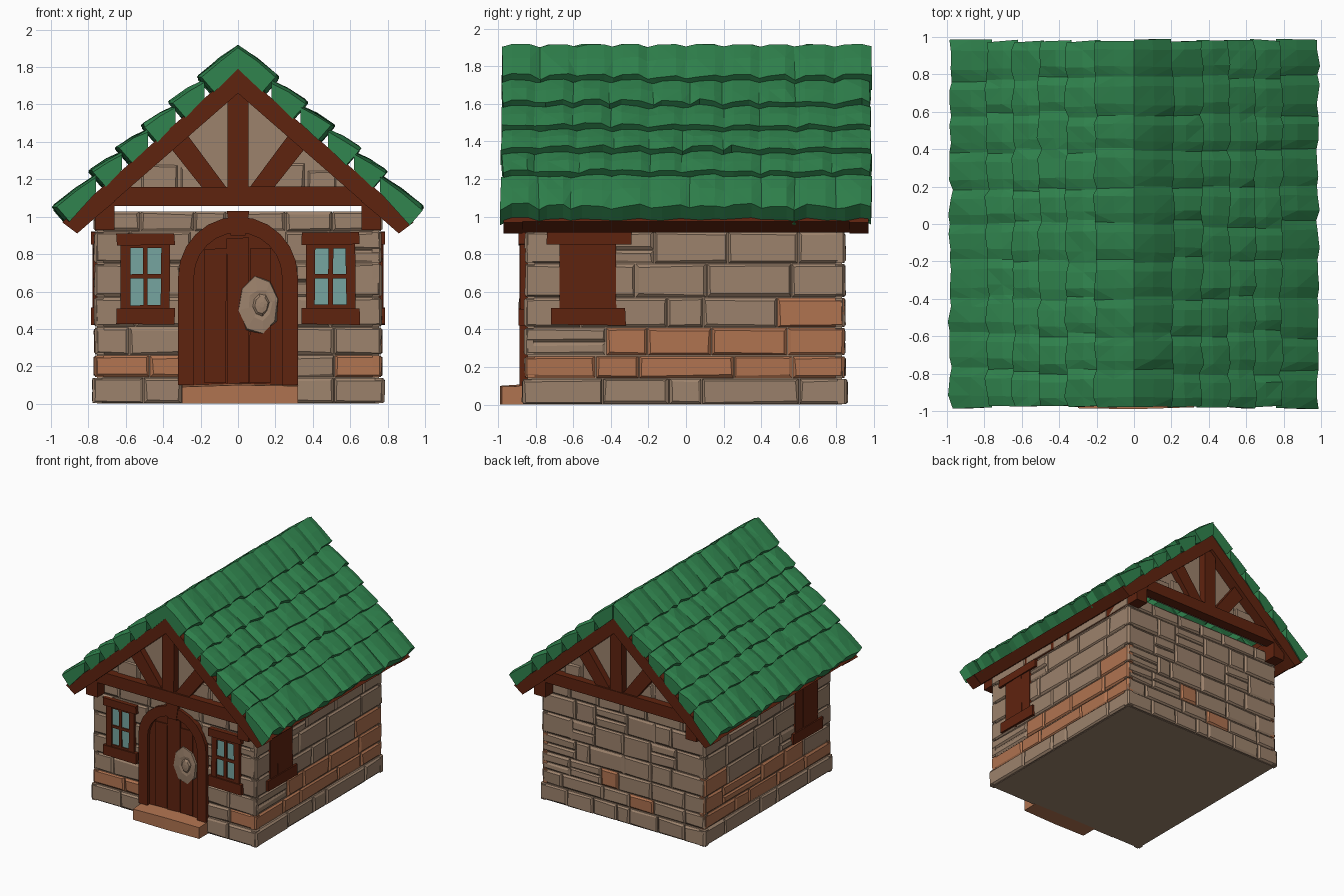
import bpy, bmesh, math, random

if "Cube" in bpy.data.objects:
    bpy.data.objects.remove(bpy.data.objects["Cube"])

random.seed(4)


def material(name, rgb):
    m = bpy.data.materials.new(name)
    lin = [((c / 255 + 0.055) / 1.055) ** 2.4 for c in rgb]
    m.diffuse_color = (*lin, 1)
    m.use_nodes = True
    m.node_tree.nodes["Principled BSDF"].inputs["Base Color"].default_value = m.diffuse_color
    return m


TAN = material("tan stone", (156, 130, 108))
ORANGE = material("orange stone", (176, 115, 80))
WOOD = material("dark wood", (95, 35, 15))
GREEN = material("green tile", (48, 132, 78))
GLASS = material("pale teal glass", (118, 165, 160))

# Each wall has its own frame: u along it, v up, d outward from the centre
FRONT = lambda u, v, d: (u, -d, v)
BACK = lambda u, v, d: (u, d, v)
RIGHT = lambda u, v, d: (d, u, v)
LEFT = lambda u, v, d: (-d, u, v)


def jit(a):
    return random.uniform(-a, a)


def finish(name, bm, mats):
    bmesh.ops.recalc_face_normals(bm, faces=bm.faces)
    me = bpy.data.meshes.new(name)
    bm.to_mesh(me)
    bm.free()
    for m in mats:
        me.materials.append(m)
    ob = bpy.data.objects.new(name, me)
    bpy.context.collection.objects.link(ob)
    return ob


def loft(bm, rings, mat=0):
    """Skin closed rings of points and cap both ends."""
    vs = [[bm.verts.new(p) for p in r] for r in rings]
    n = len(vs[0])
    fs = [bm.faces.new(vs[0]), bm.faces.new(vs[-1])]
    for a, b in zip(vs, vs[1:]):
        fs += [bm.faces.new((a[i], a[(i + 1) % n], b[(i + 1) % n], b[i])) for i in range(n)]
    for f in fs:
        f.material_index = mat


def prism(name, poly, d0, d1, F, mat):
    bm = bmesh.new()
    loft(bm, [[F(u, v, d) for u, v in poly] for d in (d0, d1)])
    return finish(name, bm, [mat])


def box(name, u0, u1, v0, v1, d0, d1, F, mat, j=0.004):
    poly = [(u + jit(j), v + jit(j)) for u, v in ((u0, v0), (u1, v0), (u1, v1), (u0, v1))]
    return prism(name, poly, d0, d1, F, mat)


def stone(bm, F, u0, u1, v0, v1, d, mat):
    """One rough block with chamfered front edges."""
    g, c = 0.003, 0.013
    q = [(u0 + g, v0 + g, 1, 1), (u1 - g, v0 + g, -1, 1), (u1 - g, v1 - g, -1, -1), (u0 + g, v1 - g, 1, -1)]
    j = [(jit(0.005), jit(0.005)) for _ in q]
    loft(bm, [[F(u, v, d - 0.05) for u, v, _, _ in q],
              [F(u, v, d - 0.012) for u, v, _, _ in q],
              [F(u + a * c + p, v + b * c + r, d + jit(0.004)) for (u, v, a, b), (p, r) in zip(q, j)]], mat)


def course(bm, F, u0, u1, v0, v1, d, width, orange):
    n = max(1, round((u1 - u0) / width))
    cuts = [u0 + (u1 - u0) * (i + (jit(0.28) if 0 < i < n else 0)) / n for i in range(n + 1)]
    for a, b in zip(cuts, cuts[1:]):
        mat = int(orange((a + b) / 2))
        if b - a > width * 0.85 and v1 - v0 > 0.14 and random.random() < 0.25:
            m = v0 + (v1 - v0) * random.uniform(0.4, 0.6)
            stone(bm, F, a, b, v0, m, d, mat)
            stone(bm, F, a, b, m, v1, d, mat)
        else:
            stone(bm, F, a, b, v0, v1, d + jit(0.003), mat)


# Solid wall core
box("wall_core", -0.755, 0.755, 0, 1.02, -0.83, 0.842, FRONT, TAN, 0)

# Stone courses on the four walls
levels = [0, 0.14, 0.26, 0.41, 0.57, 0.75, 0.92, 1.03]
never = lambda u: False
bm = bmesh.new()
for i, (v0, v1) in enumerate(zip(levels, levels[1:])):
    e = 0.012 if i == 0 else 0
    fo = (lambda u: random.random() < 0.85) if i == 1 else never
    if i < 6:
        edge = 0.25 if i == 5 else 0.3
        course(bm, FRONT, -0.768 - e, -edge, v0, v1, 0.858 + e, 0.23, fo)
        course(bm, FRONT, edge, 0.768 + e, v0, v1, 0.858 + e, 0.23, fo)
    else:
        course(bm, FRONT, -0.768, 0.768, v0, v1, 0.858, 0.25, never)
    course(bm, BACK, -0.768 - e, 0.768 + e, v0, v1, 0.845 + e, 0.24,
           (lambda u: random.random() < 0.15) if i in (1, 2) else never)
    so = {1: lambda u: True, 2: lambda u: u > -0.5, 3: lambda u: u > 0.65}.get(i, never)
    for F in (RIGHT, LEFT):
        course(bm, F, -0.858 - e, 0.845 + e, v0, v1, 0.768 + e, 0.36, so)
finish("wall_stones", bm, [TAN, ORANGE])

# Doorstep
bm = bmesh.new()
loft(bm, [[(-0.30, y, z0) for y, z0 in ((-0.985, 0), (-0.985, 0.09), (-0.84, 0.10), (-0.84, 0))],
          [(0.0, y, z0) for y, z0 in ((-0.99, 0), (-0.99, 0.10), (-0.84, 0.11), (-0.84, 0))],
          [(0.32, y, z0) for y, z0 in ((-0.98, 0), (-0.98, 0.095), (-0.84, 0.10), (-0.84, 0))]])
finish("doorstep", bm, [ORANGE])


# Arched door, frame, keystone
def arch(r, base, n=12):
    top = [(r * math.cos(math.pi * k / n), 0.68 + r * math.sin(math.pi * k / n)) for k in range(n + 1)]
    return [(r, base)] + top + [(-r, base)]


prism("door_frame", arch(0.32, 0.10) + arch(0.235, 0.10)[::-1], 0.82, 0.885, FRONT, WOOD)
prism("door_panel", arch(0.24, 0.10), 0.80, 0.855, FRONT, WOOD)
for k, (a, b, top) in enumerate(((-0.175, -0.065, 0.83), (-0.06, 0.06, 0.885), (0.065, 0.175, 0.83))):
    box(f"door_plank_{k}", a, b, 0.11, top, 0.85, 0.864, FRONT, WOOD)
prism("door_keystone", [(-0.04, 0.90), (0.04, 0.90), (0.06, 1.03), (-0.06, 1.03)], 0.83, 0.89, FRONT, WOOD)

# Faceted door handle plate with knob
bm = bmesh.new()
rings = []
for s, d in ((1, 0.855), (0.95, 0.872), (0.55, 0.878), (0.38, 0.874), (0.3, 0.886), (0.1, 0.89)):
    rings.append([FRONT(0.11 + 0.02 * (1 - s) + 0.115 * s * math.cos(math.tau * k / 8 + 0.2) * (1 + jit(0.1)),
                        0.53 + 0.155 * s * math.sin(math.tau * k / 8 + 0.2) * (1 + jit(0.1)), d) for k in range(8)])
loft(bm, rings)
finish("door_handle", bm, [TAN])

# Front windows: glass, frame bars, lintel and sill
for s, side in ((-1, "left"), (1, "right")):
    c = 0.495 * s
    box(f"{side}_window_glass", c - 0.09, c + 0.09, 0.52, 0.84, 0.83, 0.868, FRONT, GLASS, 0)
    for k, (a, b) in enumerate(((-0.13, -0.082), (-0.012, 0.012), (0.082, 0.13))):
        box(f"{side}_window_upright_{k}", c + a, c + b, 0.48, 0.87, 0.83, 0.88, FRONT, WOOD)
    for k, (a, b) in enumerate(((0.49, 0.53), (0.668, 0.692), (0.832, 0.87))):
        box(f"{side}_window_rail_{k}", c - 0.11, c + 0.11, a, b, 0.83, 0.878, FRONT, WOOD)
    box(f"{side}_window_lintel", c - 0.155, c + 0.155, 0.85, 0.915, 0.83, 0.89, FRONT, WOOD)
    box(f"{side}_window_sill", c - 0.155, c + 0.155, 0.425, 0.51, 0.83, 0.89, FRONT, WOOD)

# Shuttered side windows
for F, side in ((RIGHT, "right"), (LEFT, "left")):
    for k in range(3):
        a = -0.67 + 0.1 * k
        box(f"{side}_shutter_plank_{k}", a, a + 0.1, 0.48, 0.88, 0.74, 0.776 + 0.003 * (k % 2), F, WOOD)
    box(f"{side}_shutter_lintel", -0.74, -0.29, 0.855, 0.92, 0.74, 0.787, F, WOOD)
    box(f"{side}_shutter_sill", -0.72, -0.32, 0.425, 0.515, 0.74, 0.787, F, WOOD)

# Gable ends: stone infill and timber truss
for F, end in ((FRONT, "front"), (BACK, "back")):
    prism(f"{end}_gable_infill", [(-0.66, 1.08), (0.66, 1.08), (0, 1.70)], 0.82, 0.88, F, TAN)
    bm = bmesh.new()
    for a, b, v in ((-0.52, -0.32, 1.28), (-0.31, -0.17, 1.27), (0.18, 0.36, 1.29), (0.37, 0.53, 1.25)):
        stone(bm, F, a, b, 1.13, v, 0.89, 0)
    finish(f"{end}_gable_stones", bm, [TAN])
    box(f"{end}_tie_beam", -0.70, 0.70, 1.06, 1.16, 0.86, 0.95, F, WOOD)
    box(f"{end}_king_post", -0.055, 0.055, 1.14, 1.70, 0.86, 0.945, F, WOOD)
    for s in (-1, 1):
        prism(f"{end}_brace", [(s * u, v) for u, v in ((0.05, 1.14), (0.18, 1.14), (0.37, 1.38), (0.28, 1.45))],
              0.86, 0.935, F, WOOD)
        prism(f"{end}_barge_board", [(s * u, v) for u, v in ((0, 1.79), (0.94, 0.97), (0.86, 0.91), (0, 1.66))],
              0.87, 0.972, F, WOOD)

# Eave boards and wall plates running the length of the house
for s in (-1, 1):
    prism("eave_board", [(s * u, v) for u, v in ((0.70, 1.18), (0.935, 0.975), (0.86, 0.915), (0.66, 1.08))],
          -0.965, 0.965, FRONT, WOOD)
    prism("wall_plate", [(s * u, v) for u, v in ((0.66, 0.93), (0.765, 0.93), (0.765, 1.08), (0.66, 1.1))],
          -0.95, 0.95, FRONT, WOOD)

# Roof: six overlapping rows of humped tiles on each slope
row_x = [0, 0.21, 0.365, 0.51, 0.65, 0.79, 0.985]
NX, NZ, TILES = 0.656, 0.755, 10
line = lambda x: 1.915 - 0.87 * x
for s in (-1, 1):
    for r, (xa, xb) in enumerate(zip(row_x, row_x[1:])):
        bm = bmesh.new()
        seams = [-0.98 + 1.96 * (k + (jit(0.12) if 0 < k < TILES else 0)) / TILES for k in range(TILES + 1)]
        ys = []
        for a, b in zip(seams, seams[1:]):
            ys += [(a, -0.018), (a + (b - a) * 0.28, 0.002), (a + (b - a) * 0.75, 0.002)]
        ys.append((seams[-1], -0.016))
        rings = []
        for k, (y, h) in enumerate(ys):
            lift = 0.0 if r == 5 else 0.02
            x0, x1 = max(0, xa - 0.03), xb + jit(0.01) + h * 0.4
            z0 = line(x0) + (-0.03 if r else 0) + h * 0.7 + jit(0.004)
            z1 = line(x1) + lift + h + jit(0.006)
            t = 0.105
            xi = x1 - NX * t
            y0 = y + (jit(0.01) if k in (0, len(ys) - 1) else 0)
            y1 = y + (jit(0.01) if k in (0, len(ys) - 1) else jit(0.006))
            pts = [(x0, y0, z0), ((x0 + x1) / 2, (y0 + y1) / 2, (z0 + z1) / 2 + 0.006 + jit(0.006)),
                   (x1, y1, z1), (xi, y1, z1 - NZ * t), (x0, y0, 1.79 - 0.87 * x0)]
            rings.append([(s * p[0], p[1], p[2]) for p in pts])
        loft(bm, rings)
        bmesh.ops.triangulate(bm, faces=[f for f in bm.faces if len(f.verts) == 4])
        finish(f"roof_tile_row_{r}_{'left' if s < 0 else 'right'}", bm, [GREEN])
